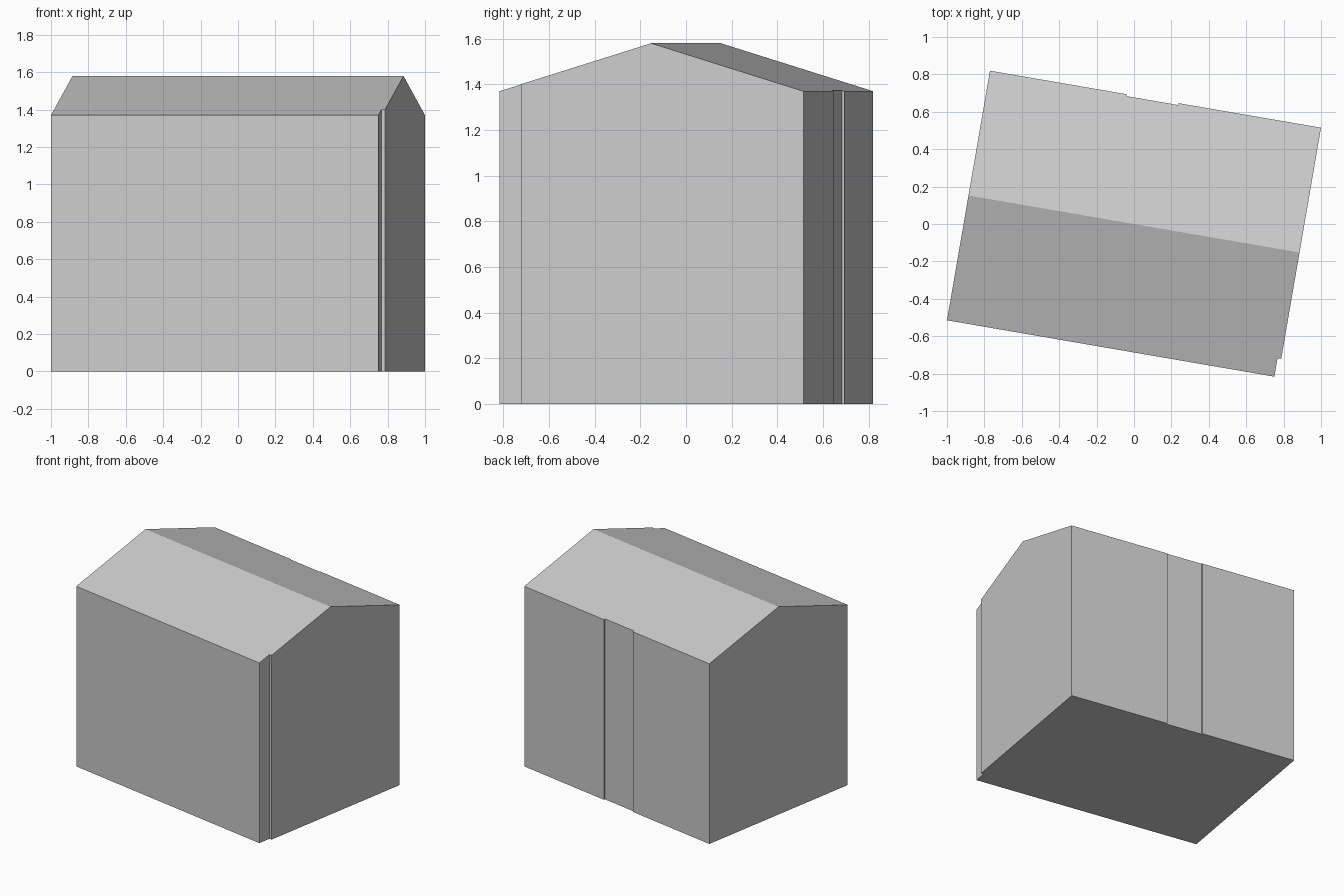
import bpy, bmesh, math

cube = bpy.data.objects.get("Cube")
if cube:
    bpy.data.objects.remove(cube, do_unlink=True)

HALF_L, HALF_W = 0.898, 0.677      # half length and half width
EAVE, RIDGE = 1.37, 1.58           # wall and ridge heights
NOTCH_W, NOTCH_D = 0.1, 0.02       # set-back strip on the gable wall
REC_X0, REC_X1, REC_D = -0.157, 0.125, 0.01  # shallow recess in back wall

grey = bpy.data.materials.new("plain grey")
grey.use_nodes = True
colour = (0.6, 0.6, 0.6, 1)
grey.diffuse_color = colour
grey.node_tree.nodes["Principled BSDF"].inputs["Base Color"].default_value = colour

# Footprint with the corner notch and the back recess
footprint = [
    (-HALF_L, -HALF_W), (HALF_L - NOTCH_D, -HALF_W),
    (HALF_L - NOTCH_D, -HALF_W + NOTCH_W), (HALF_L, -HALF_W + NOTCH_W),
    (HALF_L, HALF_W), (REC_X1, HALF_W), (REC_X1, HALF_W - REC_D),
    (REC_X0, HALF_W - REC_D), (REC_X0, HALF_W), (-HALF_L, HALF_W),
]
bm = bmesh.new()
bm.faces.new([bm.verts.new((x, y, 0)) for x, y in footprint])

# Split under the ridge, raise the walls, then pitch the roof
bmesh.ops.bisect_plane(bm, geom=bm.verts[:] + bm.edges[:] + bm.faces[:],
                       plane_co=(0, 0, 0), plane_no=(0, 1, 0))
top = bmesh.ops.extrude_face_region(bm, geom=bm.faces[:], use_keep_orig=True)
for v in top["geom"]:
    if isinstance(v, bmesh.types.BMVert):
        v.co.z = RIDGE - (RIDGE - EAVE) * abs(v.co.y) / HALF_W

# Merge coplanar halves of the gables and floor
bmesh.ops.recalc_face_normals(bm, faces=bm.faces[:])
bmesh.ops.dissolve_limit(bm, angle_limit=math.radians(0.5),
                         verts=bm.verts[:], edges=bm.edges[:])

mesh = bpy.data.meshes.new("gabled_house")
bm.to_mesh(mesh)
bm.free()
mesh.materials.append(grey)
house = bpy.data.objects.new("gabled_house", mesh)
house.rotation_euler.z = math.radians(-9.77)
bpy.context.collection.objects.link(house)
